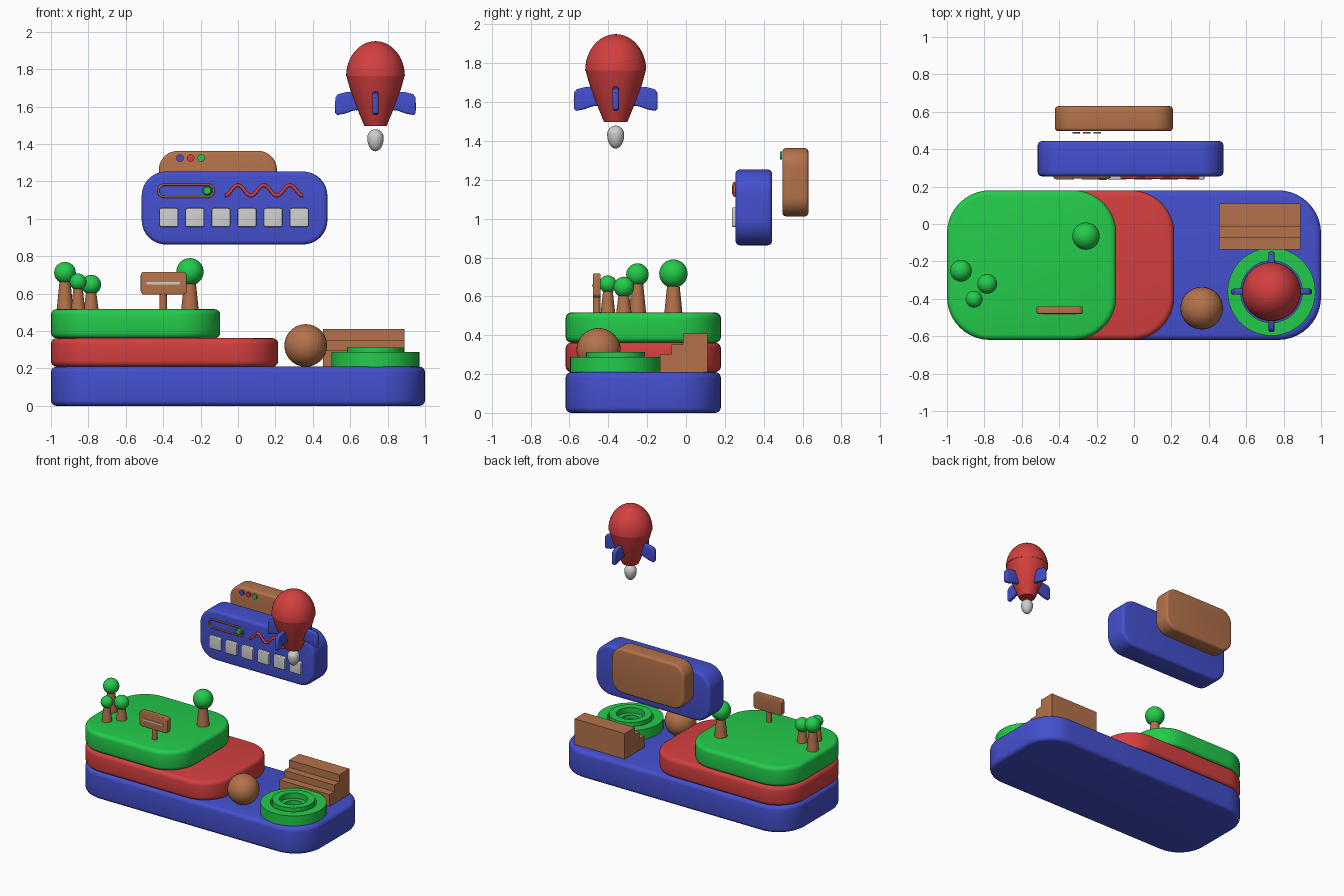
import bpy, bmesh, math
from mathutils import Matrix, Vector

if "Cube" in bpy.data.objects:
    bpy.data.objects.remove(bpy.data.objects["Cube"])


def material(name, rgb):
    m = bpy.data.materials.new(name)
    m.diffuse_color = (*rgb, 1)
    m.use_nodes = True
    m.node_tree.nodes["Principled BSDF"].inputs["Base Color"].default_value = m.diffuse_color
    return m


BLUE = material("blue", (0.058, 0.08, 0.62))
RED = material("red", (0.66, 0.05, 0.05))
GREEN = material("green", (0.017, 0.60, 0.07))
BROWN = material("brown", (0.46, 0.17, 0.07))
GREY = material("light grey", (0.62, 0.62, 0.62))

UPRIGHT = Matrix.Rotation(math.pi / 2, 4, 'X')   # local z becomes -y


def finish(bm, name, mat, matrix=None, angle=35):
    bmesh.ops.recalc_face_normals(bm, faces=bm.faces)
    if matrix is not None:
        bm.transform(matrix)
    me = bpy.data.meshes.new(name)
    bm.to_mesh(me)
    bm.free()
    me.materials.append(mat)
    ob = bpy.data.objects.new(name, me)
    bpy.context.collection.objects.link(ob)
    bpy.ops.object.select_all(action='DESELECT')
    ob.select_set(True)
    bpy.context.view_layer.objects.active = ob
    bpy.ops.object.shade_smooth_by_angle(angle=math.radians(angle))
    return ob


def prism(name, mat, outline, depth, bevel, matrix=None):
    """Extrude an outline in xy, centred on z, and round its rim."""
    bm = bmesh.new()
    face = bm.faces.new([bm.verts.new((x, y, -depth / 2)) for x, y in outline])
    ext = bmesh.ops.extrude_face_region(bm, geom=[face], use_keep_orig=True)
    top = [v for v in ext["geom"] if isinstance(v, bmesh.types.BMVert)]
    bmesh.ops.translate(bm, verts=top, vec=(0, 0, depth))
    bmesh.ops.recalc_face_normals(bm, faces=bm.faces)
    if bevel:
        rim = [e for e in bm.edges if e.calc_face_angle(0) > math.radians(60)]
        bmesh.ops.bevel(bm, geom=rim, offset=bevel, segments=4,
                        profile=0.5, affect='EDGES')
    return finish(bm, name, mat, matrix)


def rounded_rect(w, h, r, n=10):
    pts = []
    for i, (sx, sy) in enumerate([(1, 1), (-1, 1), (-1, -1), (1, -1)]):
        for k in range(n + 1):
            a = (i + k / n) * math.pi / 2
            pts.append((sx * (w / 2 - r) + r * math.cos(a),
                        sy * (h / 2 - r) + r * math.sin(a)))
    return pts


def slab(name, mat, x, y, z, radius, bevel, upright=False):
    """Rounded slab between (min, max) ranges, flat or standing up."""
    c = Matrix.Translation([sum(v) / 2 for v in (x, y, z)])
    w, d, h = (v[1] - v[0] for v in (x, y, z))
    if upright:
        return prism(name, mat, rounded_rect(w, h, radius), d, bevel, c @ UPRIGHT)
    return prism(name, mat, rounded_rect(w, d, radius), h, bevel, c)


def lathe(name, mat, profile, loc, steps=40, matrix=None):
    bm = bmesh.new()
    vs = [bm.verts.new((r, 0, z)) for r, z in profile]
    es = [bm.edges.new(p) for p in zip(vs, vs[1:])]
    bmesh.ops.spin(bm, geom=vs + es, cent=(0, 0, 0), axis=(0, 0, 1),
                   angle=2 * math.pi, steps=steps)
    bmesh.ops.remove_doubles(bm, verts=bm.verts, dist=1e-4)
    return finish(bm, name, mat, Matrix.Translation(loc) @ (matrix or Matrix()))


def ball(name, mat, loc, r):
    bm = bmesh.new()
    bmesh.ops.create_uvsphere(bm, u_segments=32, v_segments=16, radius=r)
    return finish(bm, name, mat, Matrix.Translation(loc))


def tube(name, mat, points, r, cyclic=False):
    cu = bpy.data.curves.new(name, 'CURVE')
    cu.dimensions = '3D'
    cu.bevel_depth, cu.bevel_resolution, cu.use_fill_caps = r, 2, True
    sp = cu.splines.new('POLY')
    sp.points.add(len(points) - 1)
    for p, co in zip(sp.points, points):
        p.co = (*co, 1)
    sp.use_cyclic_u = cyclic
    cu.materials.append(mat)
    ob = bpy.data.objects.new(name, cu)
    bpy.context.collection.objects.link(ob)
    return ob


# Stacked terraces
DEEP = (-0.62, 0.18)
slab("base_tier", BLUE, (-1, 1), DEEP, (0, 0.21), 0.23, 0.03)
slab("middle_tier", RED, (-1, 0.215), DEEP, (0.21, 0.362), 0.23, 0.03)
slab("upper_tier", GREEN, (-1, -0.095), DEEP, (0.362, 0.517), 0.23, 0.03)

# Trees: x, y, crown height, crown radius, trunk radius
for i, (x, y, z, r, t) in enumerate([(-0.925, -0.25, 0.712, 0.058, 0.045),
                                     (-0.855, -0.402, 0.663, 0.045, 0.038),
                                     (-0.785, -0.32, 0.648, 0.053, 0.04),
                                     (-0.257, -0.065, 0.717, 0.073, 0.047)]):
    lathe(f"tree_trunk_{i}", BROWN,
          [(0, 0.51), (t, 0.51), (t * 0.55, z), (0, z)], (x, y, 0), 24)
    ball(f"tree_crown_{i}", GREEN, (x, y, z), r)

# Sign with a plain strip
lathe("sign_post", BROWN, [(0, 0.51), (0.02, 0.51), (0.02, 0.61), (0, 0.61)],
      (-0.4, -0.46, 0), 20)
slab("sign_board", BROWN, (-0.52, -0.275), (-0.48, -0.44), (0.595, 0.717),
     0.02, 0.006, True)
slab("sign_strip", GREY, (-0.49, -0.31), (-0.485, -0.479), (0.65, 0.662),
     0.004, 0, True)

# Boulder and stairs
ball("boulder", BROWN, (0.362, -0.45, 0.323), 0.114)
stairs = [(-0.135, 0.2), (-0.135, 0.3), (-0.075, 0.3), (-0.075, 0.352),
          (-0.015, 0.352), (-0.015, 0.41), (0.11, 0.41), (0.11, 0.2)]
turn = Matrix(((0, 0, 1, 0.672), (1, 0, 0, 0), (0, 1, 0, 0), (0, 0, 0, 1)))
prism("stairs", BROWN, stairs, 0.435, 0, turn)

# Landing pad: outer ring and stepped inner dish
PX, PY = 0.735, -0.362
lathe("pad_outer_ring", GREEN, [(0.235, 0.2), (0.235, 0.288), (0.165, 0.288),
                                (0.165, 0.2), (0.235, 0.2)], (PX, PY, 0), 48)
lathe("pad_inner_dish", GREEN, [(0.152, 0.2), (0.152, 0.313), (0.1, 0.313),
                                (0.1, 0.27), (0.065, 0.27), (0.065, 0.24),
                                (0, 0.24)], (PX, PY, 0), 48)

# Rocket body, nose, flame and fins
lathe("rocket_body", RED, [(0, 1.497), (0.06, 1.497), (0.086, 1.56),
                           (0.113, 1.63), (0.138, 1.7), (0.155, 1.763),
                           (0, 1.763)], (PX, PY, 0))
nose = [(0.157 * math.cos(a), 1.763 + 0.187 * math.sin(a))
        for a in (math.pi / 2 * k / 12 for k in range(13))]
lathe("rocket_nose", RED, nose, (PX, PY, 0))
flame = []
for k in range(17):
    a = math.pi * k / 16 - math.pi / 2
    flame.append((0.044 * math.cos(a),
                  1.434 + (0.073 if a < 0 else 0.045) * math.sin(a)))
lathe("rocket_flame", GREY, flame, (PX, PY, 0), 24)
fin = [(0.06, 1.585), (0.12, 1.578), (0.165, 1.562), (0.205, 1.555),
       (0.215, 1.565), (0.216, 1.61), (0.214, 1.65), (0.2, 1.667),
       (0.16, 1.677), (0.115, 1.681), (0.085, 1.67)]
for i in range(4):
    place = Matrix.Translation((PX, PY, 0)) @ Matrix.Rotation(i * math.pi / 2, 4, 'Z')
    prism(f"rocket_fin_{i}", BLUE, fin, 0.032, 0.011, place @ UPRIGHT)

# Floating control panels
slab("front_panel", BLUE, (-0.515, 0.478), (0.255, 0.443), (0.863, 1.253),
     0.13, 0.022, True)
slab("rear_panel", BROWN, (-0.423, 0.208), (0.497, 0.63), (1.012, 1.363),
     0.1, 0.018, True)

# Row of square buttons
for i in range(6):
    x = -0.37 + i * 0.1394
    slab(f"button_{i}", GREY, (x - 0.05, x + 0.05), (0.237, 0.262),
         (0.957, 1.057), 0.012, 0.006, True)

# Slider track with knob, and wavy line
track = [(x - 0.278, 0.25, z + 1.15) for x, z in rounded_rect(0.295, 0.065, 0.032, 6)]
tube("slider_track", BROWN, track, 0.006, True)
lathe("slider_knob", GREEN, [(0, 0), (0.024, 0), (0.024, 0.018), (0.018, 0.024),
                             (0, 0.024)], (-0.165, 0.26, 1.15), 24, UPRIGHT)
wave = [(-0.07 + 0.418 * k / 72, 0.249,
         1.152 - 0.028 * math.cos(math.tau * 0.418 * k / 72 / 0.139))
        for k in range(73)]
tube("wave_line", RED, wave, 0.009)

# Indicator lights
for x, mat in ((-0.31, BLUE), (-0.253, RED), (-0.197, GREEN)):
    lathe(f"{mat.name}_indicator", mat,
          [(0, 0), (0.02, 0), (0.02, 0.008), (0, 0.008), (0, 0)],
          (x, 0.493, 1.325), 24, UPRIGHT)
